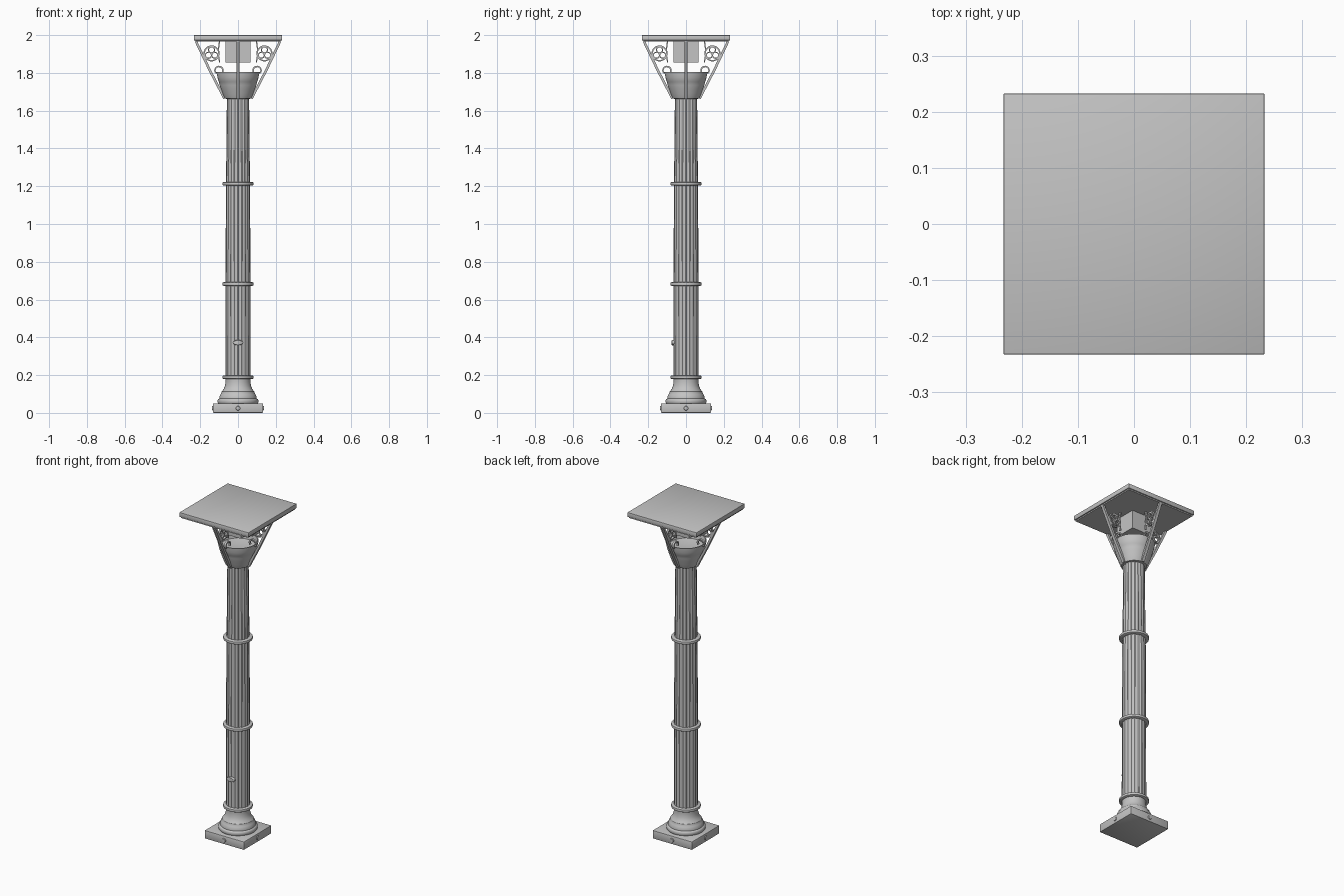
import bpy, bmesh, math
from mathutils import Vector, Matrix

if "Cube" in bpy.data.objects:
    bpy.data.objects.remove(bpy.data.objects["Cube"])

stone = bpy.data.materials.new("light grey iron")
stone.diffuse_color = (0.55, 0.55, 0.55, 1)
stone.use_nodes = True
stone.node_tree.nodes["Principled BSDF"].inputs["Base Color"].default_value = stone.diffuse_color


def add(name, bm, smooth=True):
    bmesh.ops.recalc_face_normals(bm, faces=bm.faces)
    me = bpy.data.meshes.new(name)
    bm.to_mesh(me)
    bm.free()
    me.materials.append(stone)
    ob = bpy.data.objects.new(name, me)
    bpy.context.collection.objects.link(ob)
    if smooth:
        bpy.ops.object.select_all(action='DESELECT')
        ob.select_set(True)
        bpy.context.view_layer.objects.active = ob
        bpy.ops.object.shade_smooth_by_angle(angle=math.radians(40))
    return ob


def box(name, half, z0, z1, bevel=0.004):
    bm = bmesh.new()
    bmesh.ops.create_cube(bm, size=1, matrix=Matrix.Translation((0, 0, (z0 + z1) / 2))
                          @ Matrix.Diagonal((half * 2, half * 2, z1 - z0, 1)))
    if bevel:
        bmesh.ops.bevel(bm, geom=bm.edges[:], offset=bevel, segments=2, affect='EDGES', profile=0.5)
    return add(name, bm)


def loft(bm, rings, closed=False):
    """Skin a list of point loops; cap the ends unless closed."""
    vs = [[bm.verts.new(p) for p in r] for r in rings]
    n = len(vs[0])
    for i in range(len(vs) if closed else len(vs) - 1):
        a, b = vs[i], vs[(i + 1) % len(vs)]
        for j in range(n):
            bm.faces.new((a[j], a[(j + 1) % n], b[(j + 1) % n], b[j]))
    if not closed:
        bm.faces.new(vs[0])
        bm.faces.new(vs[-1])


def lathe(name, prof, n=48):
    bm = bmesh.new()
    loft(bm, [[(r * math.cos(2 * math.pi * k / n), r * math.sin(2 * math.pi * k / n), z)
               for k in range(n)] for r, z in prof])
    return add(name, bm)


def bar(bm, pts, w, d, closed=False):
    """Flat bar following (x, z) points: w in plane, d across it."""
    rings = []
    n = len(pts)
    for i, (x, z) in enumerate(pts):
        a = pts[(i - 1) % n] if closed or i else pts[0]
        b = pts[(i + 1) % n] if closed or i < n - 1 else pts[-1]
        t = Vector((b[0] - a[0], b[1] - a[1])).normalized()
        nx, nz = -t.y * w / 2, t.x * w / 2
        rings.append([(x + nx, -d / 2, z + nz), (x + nx, d / 2, z + nz),
                      (x - nx, d / 2, z - nz), (x - nx, -d / 2, z - nz)])
    loft(bm, rings, closed)


def arc(cx, cz, r, a0, a1, n):
    return [(cx + r * math.cos(math.radians(a0 + (a1 - a0) * i / n)),
             cz + r * math.sin(math.radians(a0 + (a1 - a0) * i / n))) for i in range(n + 1)]


# base: square plinth and moulded foot
box("plinth", 0.133, 0, 0.05)
lathe("foot_moulding", [(0.105, 0.05), (0.108, 0.055), (0.108, 0.068), (0.104, 0.073), (0.099, 0.076),
                        (0.099, 0.083), (0.093, 0.098), (0.087, 0.107), (0.087, 0.112), (0.076, 0.125),
                        (0.069, 0.143), (0.066, 0.165), (0.067, 0.185)])

# fluted shaft, tapering upwards
FL = 20
bm = bmesh.new()
rings = []
for r, z in [(0.067, 0.18), (0.0665, 0.69), (0.065, 0.95), (0.064, 1.21), (0.061, 1.42), (0.059, 1.68)]:
    ring = []
    for k in range(FL):
        for f, s in [(0.0, 1.0), (0.22, 1.0), (0.4, 0.955), (0.61, 0.94), (0.82, 0.955)]:
            a = 2 * math.pi * (k + f - 0.11) / FL
            ring.append((r * s * math.cos(a), r * s * math.sin(a), z))
    rings.append(ring)
loft(bm, rings)
add("fluted_shaft", bm)

# three collar rings
for i, z in enumerate((0.189, 0.682, 1.213)):
    lathe("collar_%d" % (i + 1), [(0.06, z - 0.010), (0.076, z - 0.010), (0.081, z - 0.007), (0.083, z),
                                  (0.081, z + 0.007), (0.076, z + 0.010), (0.06, z + 0.010)])

# oval plate on the front of the shaft
bm = bmesh.new()
loft(bm, [[(0.028 * s * math.cos(t * math.pi / 16), y, 0.372 + 0.014 * s * math.sin(t * math.pi / 16))
           for t in range(32)] for s, y in ((1, -0.062), (1, -0.073), (0.85, -0.076))])
add("front_oval_plate", bm)

# hollow bell capital
lathe("bell_capital", [(0.055, 1.662), (0.070, 1.664), (0.074, 1.672), (0.081, 1.69), (0.090, 1.715),
                       (0.097, 1.735), (0.101, 1.752), (0.104, 1.756), (0.108, 1.775), (0.114, 1.80),
                       (0.114, 1.805), (0.108, 1.805), (0.100, 1.77), (0.05, 1.76)])

# hanging block and top slab
box("centre_block", 0.066, 1.855, 1.975, 0)
box("slab_lower_step", 0.226, 1.965, 1.975, 0)
box("top_slab", 0.233, 1.972, 2.0, 0.003)

# four openwork brackets, one on each side
for q in range(4):
    bm = bmesh.new()
    bar(bm, [(0.072, 1.665), (0.085, 1.69), (0.15, 1.815), (0.223, 1.968)], 0.013, 0.018)
    bar(bm, [(0.098, 1.966), (0.103, 1.93), (0.103, 1.89), (0.097, 1.855)], 0.006, 0.012)
    bar(bm, arc(0.14, 1.903, 0.039, 0, 345, 23), 0.007, 0.012, True)
    for k in range(3):
        a = math.radians(90 + 120 * k)
        bar(bm, arc(0.14 + 0.019 * math.cos(a), 1.903 + 0.019 * math.sin(a), 0.016, 0, 337.5, 15),
            0.006, 0.010, True)
    bar(bm, arc(0.101, 1.813, 0.021, -40, 215, 16), 0.008, 0.012)
    bmesh.ops.rotate(bm, verts=bm.verts, cent=(0, 0, 0), matrix=Matrix.Rotation(q * math.pi / 2, 3, 'Z'))
    add("bracket_%d" % (q + 1), bm)

# small round studs on the plinth sides
for q in range(4):
    bm = bmesh.new()
    bmesh.ops.create_cone(bm, cap_ends=True, segments=16, radius1=0.013, radius2=0.010, depth=0.006,
                          matrix=Matrix.Rotation(q * math.pi / 2, 4, 'Z')
                          @ Matrix.Translation((0.134, 0, 0.025)) @ Matrix.Rotation(math.pi / 2, 4, 'Y'))
    add("plinth_stud_%d" % (q + 1), bm)
